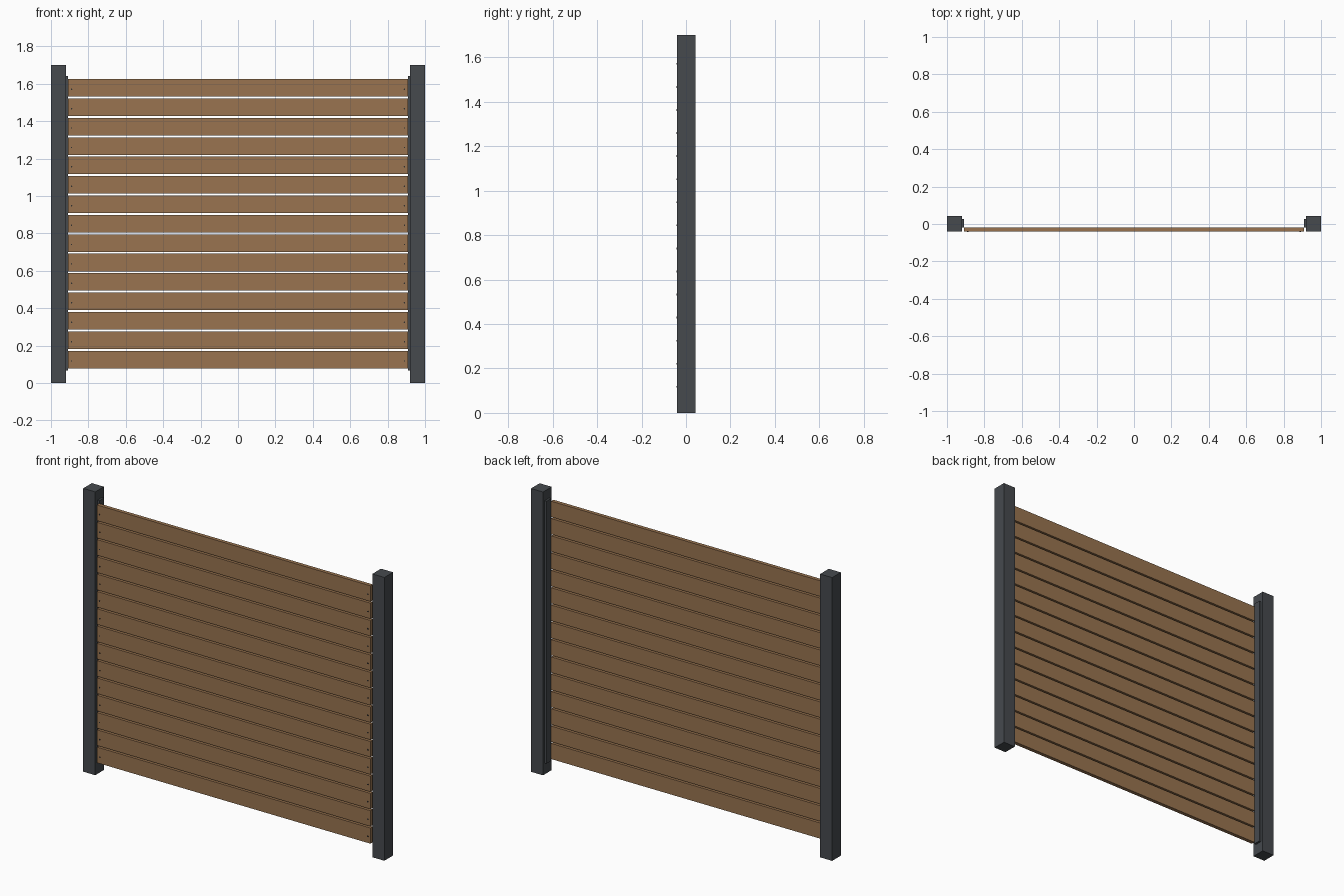
import bpy
import math

cube = bpy.data.objects.get("Cube")
if cube:
    bpy.data.objects.remove(cube, do_unlink=True)


def material(name, rgb):
    m = bpy.data.materials.new(name)
    m.use_nodes = True
    m.diffuse_color = (*rgb, 1)
    m.node_tree.nodes["Principled BSDF"].inputs["Base Color"].default_value = (*rgb, 1)
    return m


WOOD = material("warm_wood", (0.32, 0.175, 0.08))
METAL = material("anthracite_metal", (0.061, 0.068, 0.076))
SCREW = material("dark_screw", (0.03, 0.03, 0.03))


def box(name, x, y, z, mat):
    """Box from (min, max) ranges on each axis."""
    bpy.ops.mesh.primitive_cube_add(size=1)
    ob = bpy.context.object
    ob.name = name
    ob.location = [(a + b) / 2 for a, b in (x, y, z)]
    ob.scale = [b - a for a, b in (x, y, z)]
    bpy.ops.object.transform_apply(location=False, rotation=False, scale=True)
    ob.data.materials.append(mat)
    return ob


SLATS = 15
PITCH = 0.1038
SLAT_HEIGHT = 0.094
BOTTOM = 0.078
SLAT_FRONT = -0.0405
HALF = 0.908

# Posts and the mounting strips on their inner faces
for side, s in (("left", 1), ("right", -1)):
    box(side + "_post", sorted((s * 0.92, s)), (-0.04, 0.042), (0, 1.70), METAL)
    box(side + "_mounting_strip", sorted((s * HALF, s * 0.921)),
        (-0.018, 0.026), (0.067, 1.642), METAL)

# Horizontal slats, each with a screw at both ends
for i in range(SLATS):
    z = BOTTOM + i * PITCH
    box(f"slat_{i + 1}", (-HALF, HALF), (SLAT_FRONT, -0.018),
        (z, z + SLAT_HEIGHT), WOOD)
    for side, s in (("left", 1), ("right", -1)):
        bpy.ops.mesh.primitive_cylinder_add(
            vertices=12, radius=0.004, depth=0.004,
            location=(s * 0.89, SLAT_FRONT, z + SLAT_HEIGHT * 0.42),
            rotation=(math.pi / 2, 0, 0))
        screw = bpy.context.object
        screw.name = f"{side}_screw_{i + 1}"
        screw.data.materials.append(SCREW)
        bpy.ops.object.shade_smooth_by_angle()
